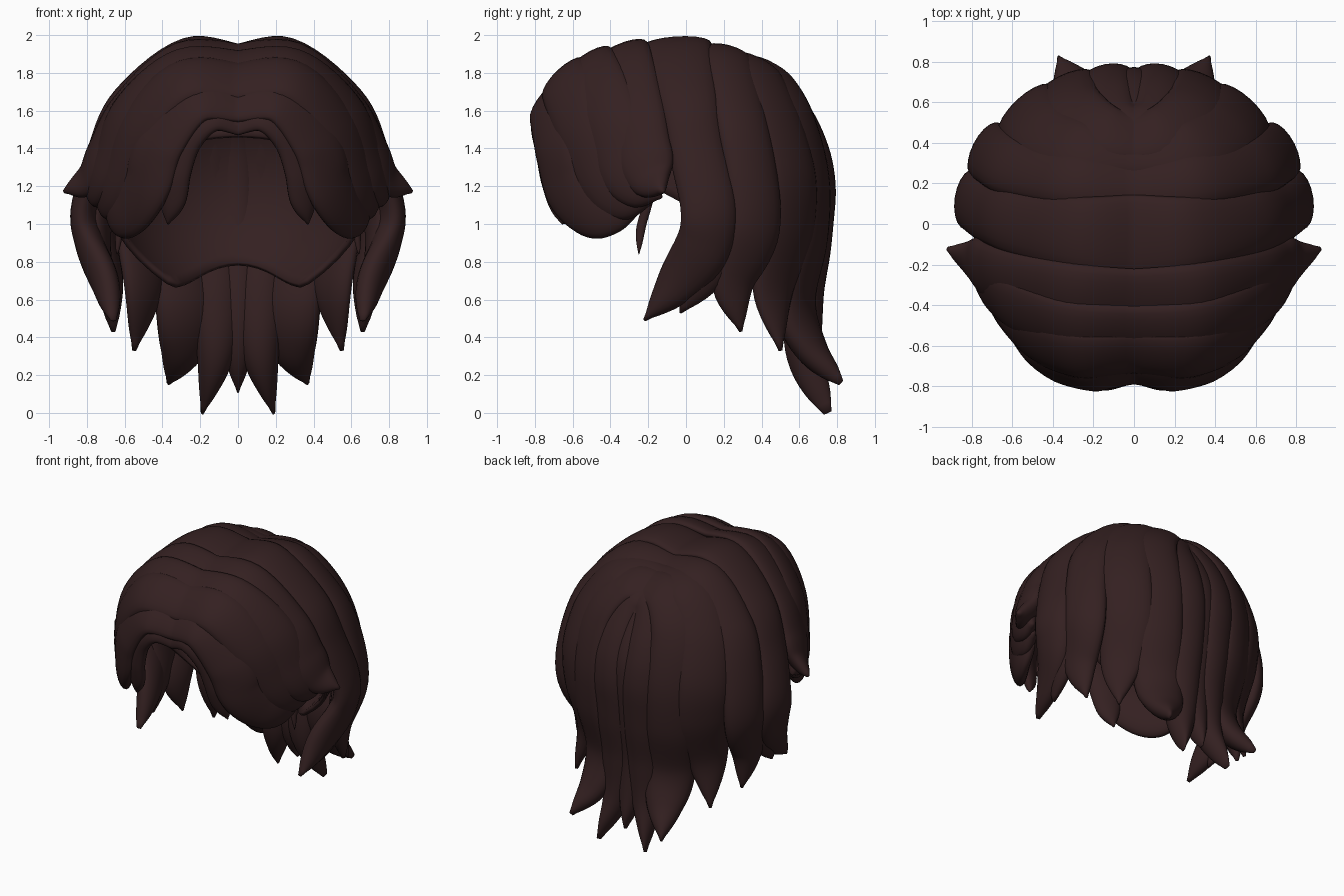
import bpy
import bmesh
import math
from mathutils import Vector

cube = bpy.data.objects.get("Cube")
if cube:
    bpy.data.objects.remove(cube, do_unlink=True)

# Single flat hair colour
hair = bpy.data.materials.new("dark_brown_hair")
hair.use_nodes = True
colour = (0.034, 0.0145, 0.015, 1)
hair.diffuse_color = colour
shader = next(n for n in hair.node_tree.nodes if n.type == "BSDF_PRINCIPLED")
shader.inputs["Base Color"].default_value = colour
shader.inputs["Roughness"].default_value = 0.7

SIDES = 20
STEPS = 7


def finish(name, bm):
    bmesh.ops.recalc_face_normals(bm, faces=bm.faces)
    mesh = bpy.data.meshes.new(name)
    bm.to_mesh(mesh)
    bm.free()
    mesh.materials.append(hair)
    mesh.shade_smooth()
    obj = bpy.data.objects.new(name, mesh)
    bpy.context.collection.objects.link(obj)
    return obj


def bridge(bm, rings):
    """Join closed rings of vertices with quads."""
    for r, s in zip(rings, rings[1:]):
        for k in range(len(r)):
            n = (k + 1) % len(r)
            bm.faces.new((r[k], r[n], s[n], s[k]))


def smooth_path(points):
    """Catmull-Rom curve through the points."""
    pts = [Vector(p) for p in points]
    pts = [pts[0] * 2 - pts[1]] + pts + [pts[-1] * 2 - pts[-2]]
    path = []
    for a, b, c, d in zip(pts, pts[1:], pts[2:], pts[3:]):
        for k in range(STEPS):
            t = k / STEPS
            path.append(b + (c - a) * (t / 2)
                        + (a * 2 - b * 5 + c * 4 - d) * (t * t / 2)
                        + (b * 3 - a - c * 3 + d) * (t ** 3 / 2))
    path.append(pts[-2])
    return path


def lock(name, width, *points, depth=0.07, flare=0, root_width=0.8,
         taper_from=0.6, mirrored=True):
    """Sweep a flattened, tapering section that faces away from the head."""
    path = smooth_path(points)
    last = len(path) - 1
    bm = bmesh.new()
    rings = []
    for i, p in enumerate(path):
        t = i / last
        tangent = (path[min(i + 1, last)] - path[max(i - 1, 0)]).normalized()
        outward = p - Vector((0, 0, min(p.z, 1.1)))
        side = tangent.cross(outward).normalized()
        normal = side.cross(tangent).normalized()
        root = min(1, t / 0.35)
        taper = 1 - max(0, (t - taper_from) / (1 - taper_from)) ** 2.2
        taper = max(0.05, taper)
        w = width * (root_width + (1 - root_width) * root) * taper
        h = depth * (0.6 + 0.4 * root) * taper ** 0.6
        h *= 1 + flare * max(0, 2 * t - 1)
        ring = []
        for k in range(SIDES):
            a = math.tau * k / SIDES
            ring.append(bm.verts.new(p + side * (w * math.cos(a))
                                     + normal * (h * math.sin(a))))
        rings.append(ring)
    bridge(bm, rings)
    bm.faces.new(rings[0])
    bm.faces.new(rings[-1])
    obj = finish(name, bm)
    if mirrored:
        # Trim at the parting so that both halves meet in a clean groove
        mod = obj.modifiers.new("both_sides", "MIRROR")
        mod.use_bisect_axis[0] = True
    return obj


# Inner cap, its rim rising from the nape to the forehead
bm = bmesh.new()
rings = []
for row in range(25):
    ring = []
    for col in range(64):
        a = math.tau * col / 64
        back = math.sin(a)
        if back > 0:
            rim = max(0.66 + 0.12 * back ** 8, 1.1 - 0.75 * back)
        else:
            rim = 1.1 - 0.37 * back
        polar = math.acos((rim - 1.2) / 0.68) * (0.02 + 0.98 * row / 24)
        ring.append(bm.verts.new((0.7 * math.sin(polar) * math.cos(a),
                                  0.69 * math.sin(polar) * back,
                                  1.2 + 0.68 * math.cos(polar))))
    rings.append(ring)
bridge(bm, rings)
bm.faces.new(rings[0])
cap = finish("inner_cap", bm)
shell = cap.modifiers.new("thickness", "SOLIDIFY")
shell.thickness = 0.03

# Fringe, swept from the centre parting back over the temples
lock("fringe_inner_lock", 0.1, (-.05, -.73, 1.53), (.13, -.76, 1.57),
     (.27, -.74, 1.46), (.34, -.71, 1.27), (.35, -.68, 1.12), (.37, -.65, 1),
     depth=0.05)
lock("fringe_front_lock", 0.16, (-.05, -.7, 1.64), (.22, -.73, 1.65),
     (.41, -.69, 1.43), (.48, -.64, 1.22), (.56, -.53, 1.1), (.64, -.39, 1.07),
     (.68, -.24, 1.07), depth=0.06, taper_from=0.7)
lock("fringe_middle_lock", 0.17, (-.05, -.63, 1.75), (.28, -.64, 1.76),
     (.51, -.55, 1.53), (.62, -.44, 1.28), (.68, -.32, 1.16),
     (.73, -.18, 1.11), taper_from=0.7)
lock("fringe_upper_lock", 0.17, (-.05, -.52, 1.83), (.3, -.51, 1.83),
     (.57, -.41, 1.6), (.68, -.33, 1.35), (.74, -.24, 1.21),
     (.78, -.13, 1.14), taper_from=0.65)
lock("fringe_flick_lock", 0.16, (-.05, -.37, 1.87), (.31, -.34, 1.88),
     (.6, -.27, 1.61), (.72, -.23, 1.38), (.79, -.18, 1.24), (.92, -.12, 1.17),
     root_width=1)

# Side locks, draped over the ears
lock("side_front_lock", 0.15, (-.05, -.06, 1.9), (.28, -.05, 1.93),
     (.6, .01, 1.67), (.73, .06, 1.38), (.81, .12, 1.08), (.78, .09, .88),
     (.7, -.05, .68), (.66, -.22, .49), root_width=1.4, flare=0.3,
     taper_from=0.7)
lock("side_under_lock", 0.13, (.68, .14, 1.3), (.73, .18, 1.05),
     (.73, .12, .8), (.68, -.03, .53), depth=0.06)
lock("side_middle_lock", 0.15, (-.05, .2, 1.87), (.31, .22, 1.88),
     (.59, .28, 1.6), (.7, .34, 1.3), (.73, .36, .98), (.68, .25, .7),
     (.66, .29, .43), taper_from=0.7)
lock("side_back_lock", 0.18, (-.05, .35, 1.83), (.28, .37, 1.82),
     (.46, .46, 1.59), (.53, .55, 1.28), (.52, .55, 1), (.5, .46, .65),
     (.55, .5, .33), root_width=0.7, taper_from=0.65)

# Back locks, hanging down to the nape and flicking out
lock("back_outer_lock", 0.17, (-.05, .42, 1.8), (.16, .46, 1.79),
     (.31, .57, 1.59), (.34, .66, 1.25), (.33, .65, .92), (.28, .58, .58),
     (.29, .66, .34), (.37, .82, .16), flare=0.5, taper_from=0.7)
lock("back_inner_lock", 0.13, (-.05, .46, 1.78), (.09, .53, 1.71),
     (.13, .66, 1.47), (.13, .72, 1.2), (.12, .69, .9), (.11, .63, .6),
     (.12, .63, .3), (.19, .75, 0), flare=0.9, taper_from=0.7)
lock("back_centre_lock", 0.1, (0, .42, 1.78), (0, .52, 1.7), (0, .67, 1.44),
     (0, .71, 1.2), (0, .68, .9), (0, .63, .6), (0, .64, .35), (0, .71, .11),
     depth=0.065, flare=0.6, taper_from=0.75, mirrored=False)

# Fine loose strand in front of the ear
lock("loose_strand", 0.025, (.66, -.17, 1.2), (.64, -.21, 1.08),
     (.63, -.24, .97), (.64, -.25, .84), depth=0.02)
